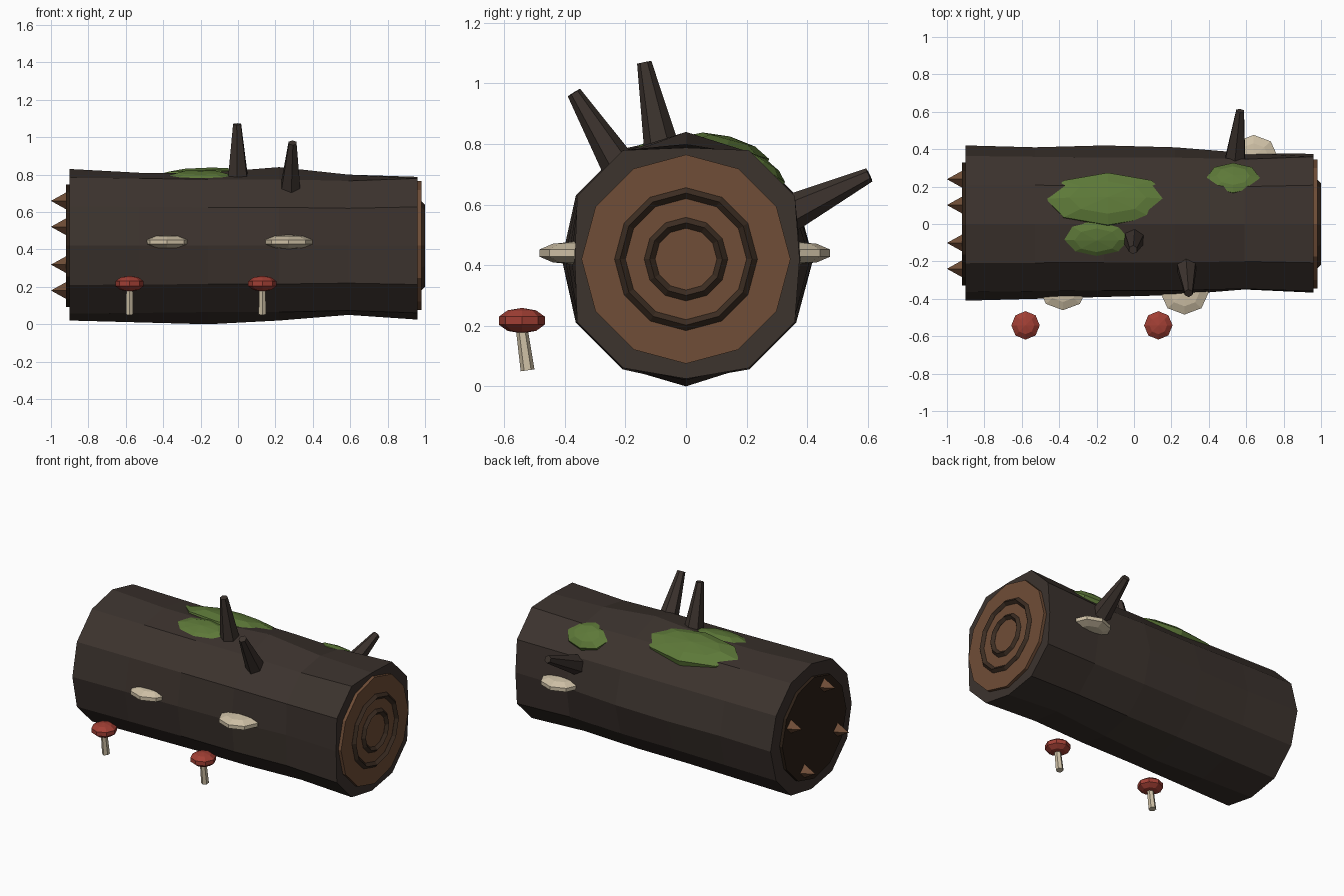
import bpy, bmesh, math
from mathutils import Vector

if "Cube" in bpy.data.objects:
    bpy.data.objects.remove(bpy.data.objects["Cube"])

CZ = 0.42  # height of the log axis


def material(name, rgb):
    m = bpy.data.materials.new(name)
    m.diffuse_color = (*rgb, 1)
    m.use_nodes = True
    m.node_tree.nodes["Principled BSDF"].inputs["Base Color"].default_value = m.diffuse_color
    return m


BARK = material("bark", (0.045, 0.033, 0.027))
WOOD = material("cut_wood", (0.16, 0.075, 0.038))
RING = material("ring_wood", (0.045, 0.026, 0.016))
HOLLOW = material("hollow_dark", (0.025, 0.014, 0.008))
MOSS = material("moss", (0.11, 0.19, 0.04))
CREAM = material("cream", (0.62, 0.53, 0.38))
RED = material("red_cap", (0.36, 0.05, 0.035))


def finish(name, mat):
    ob = bpy.context.object
    ob.name = name
    ob.data.materials.append(mat)
    return ob


def taper(name, a, b, r1, r2, sides, mat):
    """Tapered prism running from point a to point b."""
    a, b = Vector(a), Vector(b)
    rot = (b - a).to_track_quat('Z', 'Y').to_euler()
    bpy.ops.mesh.primitive_cone_add(vertices=sides, radius1=r1, radius2=r2,
                                    depth=(b - a).length, location=(a + b) / 2, rotation=rot)
    return finish(name, mat)


def blob(name, loc, scale, mat, tilt=0):
    """Flattened low-poly sphere tilted about x."""
    bpy.ops.mesh.primitive_uv_sphere_add(segments=8, ring_count=5, radius=1, location=loc,
                                         rotation=(math.radians(tilt), 0, 0))
    bpy.context.object.scale = scale
    return finish(name, mat)


# Log: uneven 12-sided rings; radii at back, top, front, bottom and the in-between corners
rings = [(-0.90, 0.42, 0.41, 0.41, 0.40, 0.42),
         (-0.53, 0.41, 0.39, 0.40, 0.41, 0.415),
         (-0.16, 0.42, 0.39, 0.39, 0.42, 0.41),
         (0.22, 0.41, 0.42, 0.38, 0.40, 0.41),
         (0.59, 0.38, 0.38, 0.35, 0.37, 0.40),
         (0.96, 0.375, 0.368, 0.367, 0.395, 0.415)]
bm = bmesh.new()
loops = []
for x, *axis, other in rings:
    loop = []
    for i in range(12):
        r = axis[i // 3] if i % 3 == 0 else other
        t = math.radians(30 * i)
        loop.append(bm.verts.new((x, r * math.cos(t), CZ + r * math.sin(t))))
    loops.append(loop)
for p, q in zip(loops, loops[1:]):
    for i in range(12):
        j = (i + 1) % 12
        bm.faces.new((p[i], p[j], q[j], q[i]))
bm.faces.new(loops[0])
bm.faces.new(loops[-1])
bmesh.ops.recalc_face_normals(bm, faces=bm.faces)
me = bpy.data.meshes.new("log")
bm.to_mesh(me)
bm.free()
me.materials.append(BARK)
bpy.context.collection.objects.link(bpy.data.objects.new("log", me))

# Sawn end with growth rings
taper("sawn_end", (0.94, 0, CZ), (0.98, 0, CZ), 0.345, 0.345, 12, WOOD)
for n, r in (("outer", 0.218), ("inner", 0.12)):
    bpy.ops.mesh.primitive_torus_add(major_segments=12, minor_segments=4, major_radius=r,
                                     minor_radius=0.018, location=(0.982, 0, CZ),
                                     rotation=(0, math.pi / 2, 0))
    finish(n + "_growth_ring", RING)

# Hollow end with splinters
taper("hollow_end", (-0.88, 0, CZ), (-0.92, 0, CZ), 0.328, 0.328, 12, HOLLOW)
for i in range(4):
    t = 0.4 + i * math.pi / 2
    y, z = 0.26 * math.cos(t), CZ + 0.26 * math.sin(t)
    taper(f"splinter_{i + 1}", (-0.91, y, z), (-1.0, y, z), 0.05, 0, 4, WOOD)

# Broken branch stubs
stubs = [((0, -0.075, 0.76), (-0.005, -0.138, 1.07)),
         ((0.28, -0.21, 0.71), (0.292, -0.37, 0.97)),
         ((0.54, 0.34, 0.57), (0.567, 0.605, 0.698))]
for i, (a, b) in enumerate(stubs):
    taper(f"branch_stub_{i + 1}", a, b, 0.062, 0.024, 6, BARK)

# Moss patches
blob("moss_large", (-0.14, 0.13, 0.772), (0.35, 0.152, 0.055), MOSS, -15)
blob("moss_medium", (-0.2, -0.08, 0.778), (0.2, 0.11, 0.042), MOSS, 12)
blob("moss_small", (0.53, 0.24, 0.715), (0.15, 0.1, 0.042), MOSS, -33)

# Shelf fungi on the sides
for i, (x, y) in enumerate(((-0.38, -0.345), (0.27, -0.368), (0.64, 0.36))):
    blob(f"shelf_fungus_{i + 1}", (x, y, 0.44), (0.135, 0.122, 0.038), CREAM)

# Ground mushrooms
for i, x in enumerate((-0.58, 0.13)):
    taper(f"mushroom_stem_{i + 1}", (x, -0.523, 0.053), (x, -0.545, 0.21), 0.023, 0.019, 6, CREAM)
    blob(f"mushroom_cap_{i + 1}", (x, -0.542, 0.217), (0.08, 0.08, 0.042), RED)
